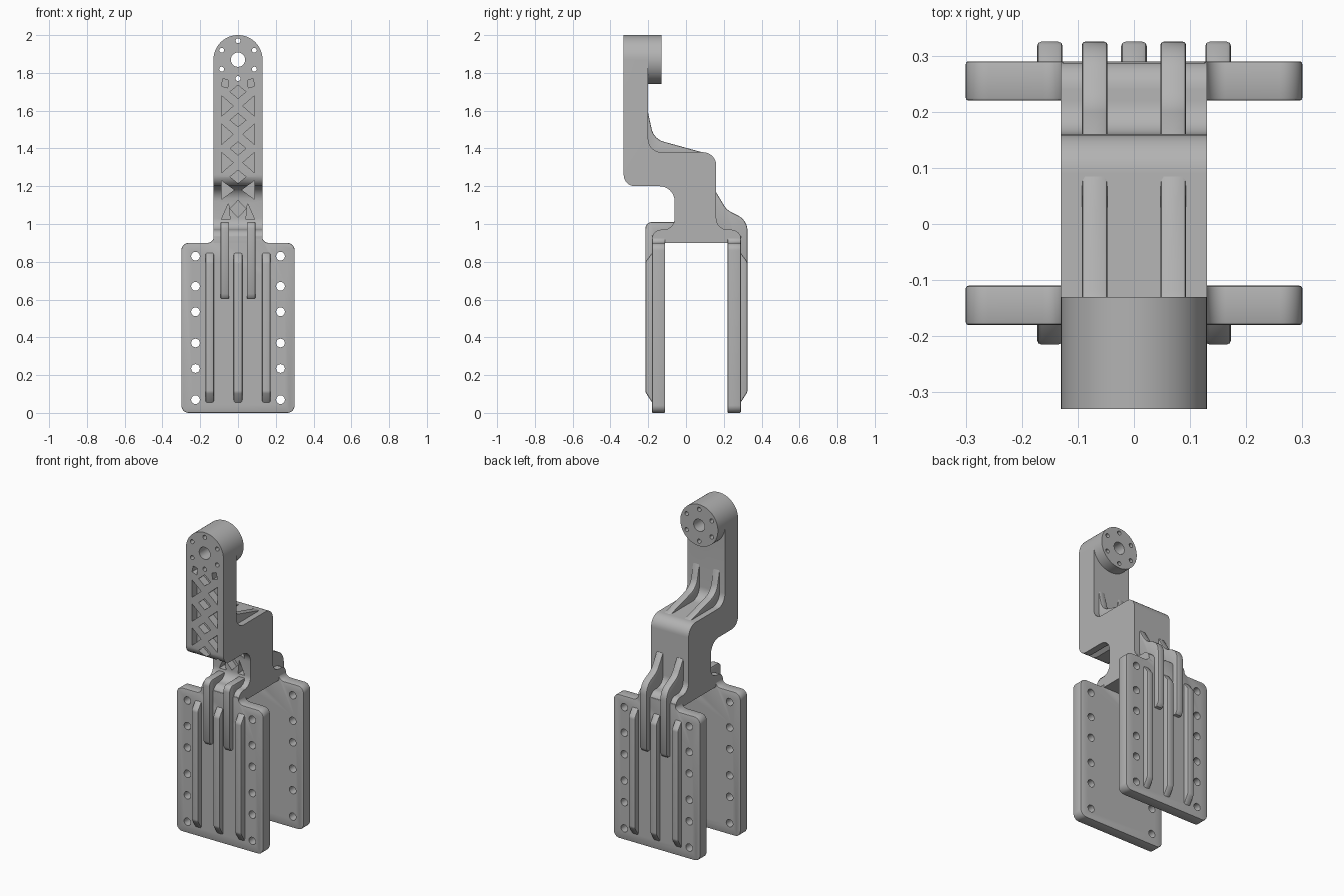
import bpy, bmesh, math
from mathutils import Vector

cube = bpy.data.objects.get("Cube")
if cube:
    bpy.data.objects.remove(cube, do_unlink=True)

grey = bpy.data.materials.new("bracket grey")
grey.use_nodes = True
COLOUR = (0.45, 0.45, 0.45, 1)
grey.diffuse_color = COLOUR
grey.node_tree.nodes["Principled BSDF"].inputs["Base Color"].default_value = COLOUR


def rounded(corners, steps=8):
    """Outline from (a, b) or (a, b, radius) corners."""
    out = []
    for i, c in enumerate(corners):
        p = Vector(c[:2])
        r = c[2] if len(c) > 2 else 0
        if not r:
            out.append(p)
            continue
        u = (Vector(corners[i - 1][:2]) - p).normalized()
        v = (Vector(corners[(i + 1) % len(corners)][:2]) - p).normalized()
        half = u.angle(v) / 2
        centre = p + (u + v).normalized() * r / math.sin(half)
        a = p + u * r / math.tan(half) - centre
        b = p + v * r / math.tan(half) - centre
        for k in range(steps + 1):
            t = k / steps
            out.append(centre + (a * (1 - t) + b * t if t in (0, 1)
                                 else a.slerp(b, t).normalized() * r))
    return out


def disc(x, z, r, n=32):
    return [(x + r * math.cos(k * math.tau / n), z + r * math.sin(k * math.tau / n))
            for k in range(n)]


def prisms(name, items, axis, bevel=0, segments=2):
    """One object from (outline, low, high) prisms extruded along x or y."""
    bm = bmesh.new()
    for outline, lo, hi in items:
        rings = []
        for d in (lo, hi):
            rings.append([bm.verts.new((d, a, b) if axis == "x" else (a, d, b))
                          for a, b in outline])
        low, high = rings
        bm.faces.new(low)
        bm.faces.new(high[::-1])
        for i in range(len(low)):
            bm.faces.new((low[i - 1], low[i], high[i], high[i - 1]))
    bmesh.ops.recalc_face_normals(bm, faces=bm.faces)
    mesh = bpy.data.meshes.new(name)
    bm.to_mesh(mesh)
    bm.free()
    obj = bpy.data.objects.new(name, mesh)
    bpy.context.collection.objects.link(obj)
    mesh.materials.append(grey)
    if bevel:
        mod = obj.modifiers.new("soft_edges", "BEVEL")
        mod.width, mod.segments = bevel, segments
        mod.limit_method, mod.angle_limit = "ANGLE", math.radians(40)
        apply(obj, mod)
    return obj


def select(obj):
    bpy.ops.object.select_all(action="DESELECT")
    obj.select_set(True)
    bpy.context.view_layer.objects.active = obj


def apply(obj, mod):
    select(obj)
    bpy.ops.object.modifier_apply(modifier=mod.name)


def combine(obj, other, operation):
    mod = obj.modifiers.new("combine", "BOOLEAN")
    mod.operation, mod.solver, mod.object = operation, "EXACT", other
    apply(obj, mod)
    bpy.data.objects.remove(other, do_unlink=True)


def mirrored(outline):
    return [[(s * x, z) for x, z in outline] for s in (-1, 1)]


def diamond(z, w=0.042, h=0.035):
    return [(-w, z), (0, z - h), (w, z), (0, z + h)]


# Stepped arm with a round head
W, HEAD_Z, FRONT = 0.13, 1.87, -0.33
arm = prisms("stepped_arm", [(rounded([
    (FRONT, HEAD_Z), (FRONT, 1.2, 0.06), (-0.06, 1.2, 0.08), (-0.06, 0.97, 0.06),
    (-0.18, 0.97, 0.05), (-0.18, 0.9), (0.29, 0.9), (0.29, 0.97, 0.05),
    (0.16, 0.97, 0.06), (0.16, 1.38, 0.07), (-0.2, 1.38, 0.07),
    (-0.2, HEAD_Z)]), -W, W)], "x")
head = prisms("head", [(disc(0, HEAD_Z, W, 64), FRONT, -0.13)], "y")
combine(arm, head, "UNION")

# Shaft hole and bolt circle
holes = [(disc(0, HEAD_Z, 0.038), -0.5, 0.0)]
for k in range(6):
    a = math.radians(30 + 60 * k)
    holes.append((disc(0.1 * math.cos(a), HEAD_Z + 0.1 * math.sin(a), 0.013, 16), -0.5, 0.0))
combine(arm, prisms("head_holes", holes, "y"), "DIFFERENCE")

# Truss pockets on the front face and on the neck
face, neck = [], []
for k in range(4):
    z = 1.7 - 0.15 * k
    face.append(diamond(z))
    if k < 3:
        face += mirrored([(-0.088, z - 0.02), (-0.088, z - 0.13), (-0.025, z - 0.075)])
face += mirrored([(-0.088, 1.73), (-0.055, 1.72), (-0.05, 1.76), (-0.08, 1.77)])
neck += mirrored([(-0.088, 1.23), (-0.02, 1.18), (-0.088, 1.13)])
neck += mirrored([(-0.05, 1.11), (-0.088, 1.025), (-0.042, 1.025)])
neck.append(diamond(1.08, 0.042, 0.045))
pockets = [(p, -0.4, FRONT + 0.05) for p in face] + [(p, -0.4, -0.01) for p in neck]
combine(arm, prisms("pockets", pockets, "y"), "DIFFERENCE")

# Two mounting plates with bolt holes
N = 0.128
outline = rounded([
    (-0.3, 0, 0.04), (0.3, 0, 0.04), (0.3, 0.9, 0.04), (N, 0.9, 0.035), (N, 0.94),
    (-N, 0.94), (-N, 0.9, 0.035), (-0.3, 0.9, 0.04)])
for side, y in (("front", -0.18), ("back", 0.22)):
    plate = prisms(side + "_plate", [(outline, y, y + 0.07)], "y", 0.008)
    bolts = [(disc(s * 0.225, z, 0.023, 24), -0.5, 0.5)
             for s in (-1, 1) for z in (0.07, 0.235, 0.37, 0.535, 0.67, 0.83)]
    combine(plate, prisms("bolt_holes", bolts, "y"), "DIFFERENCE")

# Straight stiffening ribs on the plates
for side, base, out in (("front", -0.17, -0.215), ("back", 0.28, 0.325)):
    rib = rounded([(base, 0.04), (out, 0.11, 0.03), (out, 0.8, 0.03), (base, 0.86)], 4)
    prisms(side + "_plate_ribs", [(rib, x - 0.023, x + 0.023) for x in (-0.15, 0, 0.15)],
           "x", 0.008)

# Curved ribs, in pairs, bracing every bend
bends = {
    "front_shoulder_ribs": [
        (-0.04, 1.01), (-0.215, 1.01, 0.035), (-0.215, 0.63), (-0.2, 0.605),
        (-0.15, 0.605), (-0.15, 0.93), (-0.04, 0.93)],
    "back_shoulder_ribs": [
        (0.14, 1.2), (0.215, 1.075, 0.1), (0.325, 1.02, 0.09), (0.325, 0.63),
        (0.31, 0.605), (0.25, 0.605), (0.25, 0.93), (0.14, 0.93)],
    "upper_bend_ribs": [
        (-0.21, 1.63), (-0.17, 1.45, 0.09), (0.11, 1.373), (-0.1, 1.36), (-0.21, 1.36)]}
for name, corners in bends.items():
    prisms(name, [(rounded(corners), x - 0.023, x + 0.023) for x in (-0.07, 0.07)],
           "x", 0.006)

# Smooth the rounded faces
for obj in bpy.data.objects:
    if obj.type == "MESH" and grey.name in obj.data.materials:
        select(obj)
        bpy.ops.object.shade_smooth_by_angle(angle=math.radians(30))
